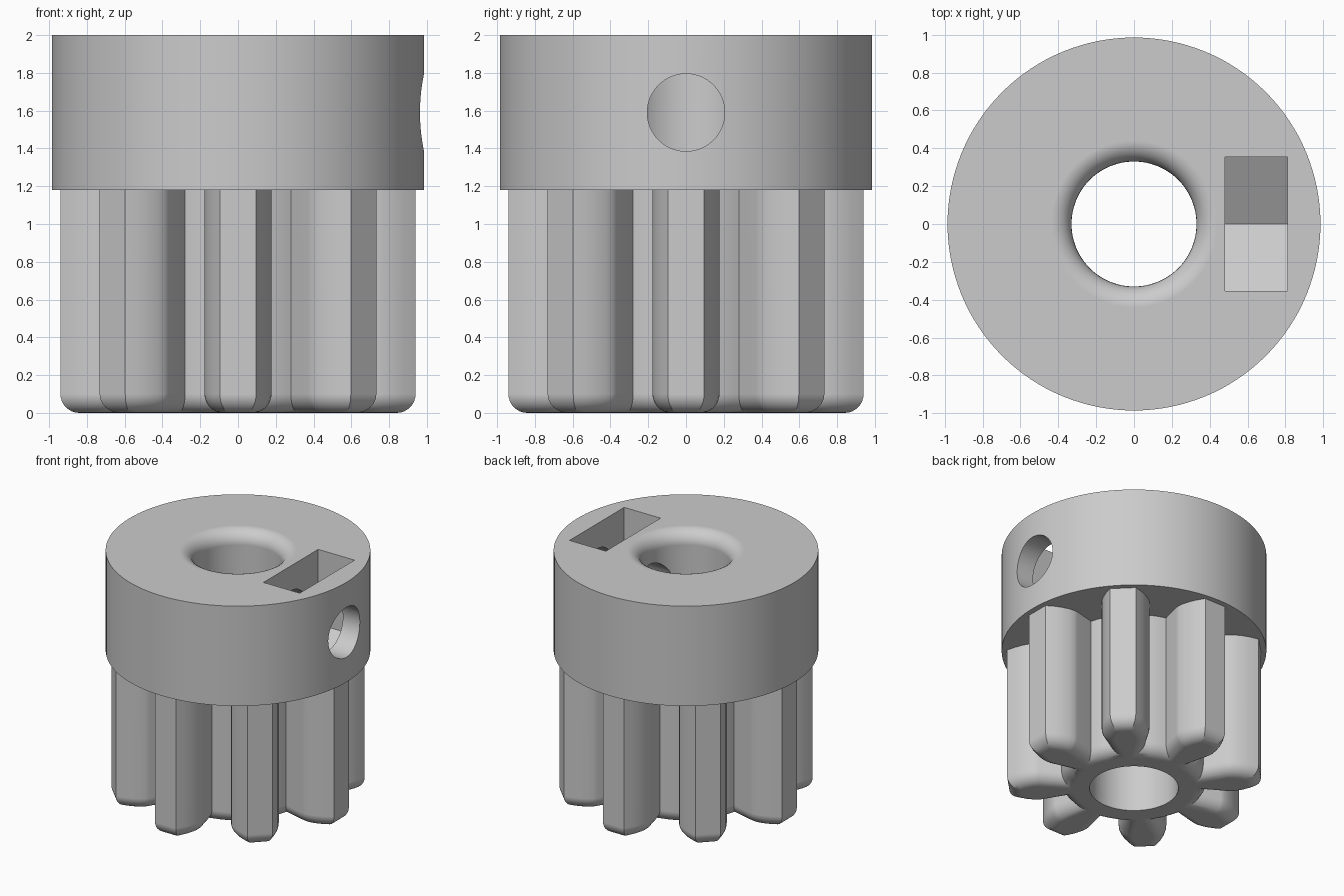
import bpy, bmesh
from math import sin, cos, pi, atan, hypot
from mathutils import Vector, Matrix

cube = bpy.data.objects.get("Cube")
if cube:
    bpy.data.objects.remove(cube, do_unlink=True)

grey = bpy.data.materials.new("light_grey")
grey.use_nodes = True
colour = (0.6, 0.6, 0.6, 1)
grey.diffuse_color = colour
grey.node_tree.nodes["Principled BSDF"].inputs["Base Color"].default_value = colour


def loft(name, layers, matrix=Matrix()):
    """Closed solid through layers of (2D outline, height)."""
    bm = bmesh.new()
    rings = [[bm.verts.new((p[0], p[1], z)) for p in outline] for outline, z in layers]
    for a, b in zip(rings, rings[1:]):
        for i in range(len(a)):
            bm.faces.new((a[i - 1], a[i], b[i], b[i - 1]))
    bm.faces.new(rings[0][::-1])
    bm.faces.new(rings[-1])
    bmesh.ops.transform(bm, matrix=matrix, verts=bm.verts)
    bmesh.ops.recalc_face_normals(bm, faces=bm.faces)
    mesh = bpy.data.meshes.new(name)
    bm.to_mesh(mesh)
    bm.free()
    mesh.materials.append(grey)
    obj = bpy.data.objects.new(name, mesh)
    bpy.context.collection.objects.link(obj)
    return obj


def polar(r, a):
    return Vector((r * cos(a), r * sin(a)))


def circle(r, n=128):
    return [polar(r, 2 * pi * i / n) for i in range(n)]


def inset(outline, d):
    """Move every edge of a counter-clockwise outline inward by d."""
    out = []
    for i, p in enumerate(outline):
        e = (p - outline[i - 1]).normalized()
        f = (outline[(i + 1) % len(outline)] - p).normalized()
        n, m = Vector((-e.y, e.x)), Vector((-f.y, f.x))
        out.append(p + (n + m) * d / (1 + n.dot(m)))
    return out


def combine(target, other, operation):
    mod = target.modifiers.new(operation.lower(), "BOOLEAN")
    mod.operation = operation
    mod.solver = "EXACT"
    mod.object = other
    bpy.context.view_layer.objects.active = target
    bpy.ops.object.modifier_apply(modifier=mod.name)
    bpy.data.objects.remove(other, do_unlink=True)


# Gear outline: involute flanks above the base circle, radial below
TEETH, BASE, ROOT, HALF = 8, 0.72, 0.546, 0.247
pitch = 2 * pi / TEETH
flank = [(ROOT, HALF)] + [(BASE * hypot(1, u), HALF - u + atan(u))
                          for u in (0, 0.3, 0.45, 0.6, 0.73, 0.85)]
gear = []
for k in range(TEETH):
    c = k * pitch
    gear += [polar(r, c - a) for r, a in flank]
    gear += [polar(r, c + a) for r, a in reversed(flank)]
    gear += [polar(ROOT, c + HALF + (pitch - 2 * HALF) * j / 4) for j in (1, 2, 3)]

# Toothed hub with a rounded lower edge
ROUND, STEPS = 0.1, 8
layers = []
for i in range(STEPS + 1):
    t = pi / 2 * i / STEPS
    layers.append((inset(gear, ROUND * (1 - sin(t))), ROUND * (1 - cos(t))))
hub = loft("toothed_hub", layers + [(gear, 1.3)])

# Collar on top
BOTTOM, TOP = 1.18, 2.0
body = loft("pinion_with_collar", [(circle(0.985), BOTTOM), (circle(0.985), TOP)])
combine(body, hub, "UNION")

# Bore with a flared upper rim
BORE, FLARE = 0.33, 0.11
layers = [(circle(BORE), -0.1)]
for i in range(STEPS + 1):
    t = pi / 2 * i / STEPS
    layers.append((circle(BORE + FLARE * (1 - cos(t))), TOP - FLARE + FLARE * sin(t)))
bore = loft("bore_cutter", layers + [(circle(BORE + FLARE), TOP + 0.1)])
combine(body, bore, "DIFFERENCE")

# Nut slot with a pointed floor, open at the top
MID, WIDE = 1.59, 0.355
slot = [(-WIDE, 2.2), (-WIDE, 1.385), (0, 1.182), (WIDE, 1.385), (WIDE, 2.2)]
along_x = Matrix(((0, 0, 1, 0), (1, 0, 0, 0), (0, 1, 0, 0), (0, 0, 0, 1)))
combine(body, loft("slot_cutter", [(slot, 0.48), (slot, 0.81)], along_x), "DIFFERENCE")

# Set screw hole from the left side into the bore
screw = [p + Vector((0, MID)) for p in circle(0.205, 64)]
combine(body, loft("screw_cutter", [(screw, 0), (screw, 1.2)], along_x), "DIFFERENCE")

# Smooth shading with crisp edges
bpy.ops.object.select_all(action="DESELECT")
body.select_set(True)
bpy.context.view_layer.objects.active = body
bpy.ops.object.shade_smooth_by_angle(angle=0.44)
weighted = body.modifiers.new("weighted_normals", "WEIGHTED_NORMAL")
weighted.keep_sharp = True
